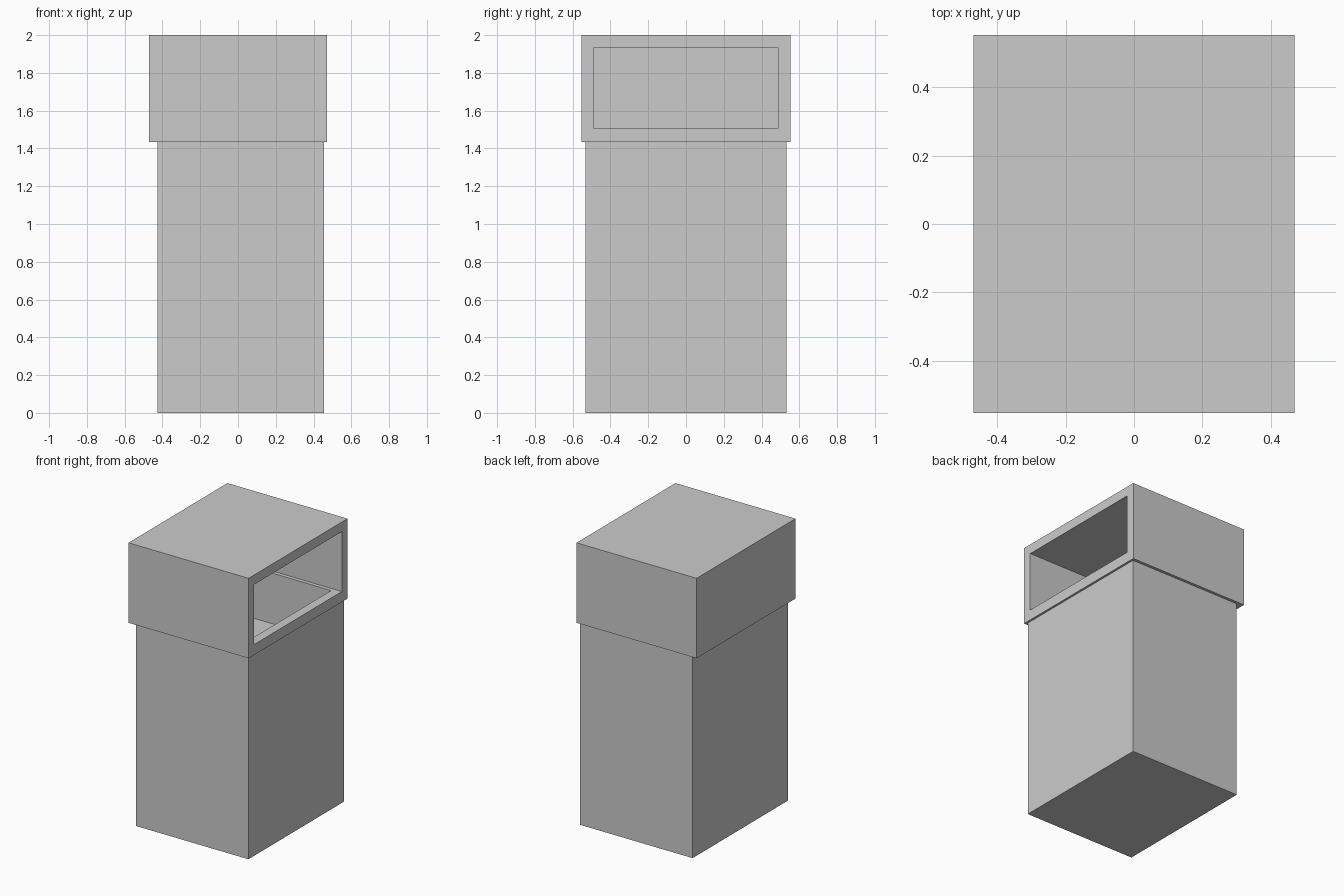
import bpy, bmesh
from mathutils import Vector

if "Cube" in bpy.data.objects:
    bpy.data.objects.remove(bpy.data.objects["Cube"])


def bounds_box(name, lo, hi):
    """Box object spanning two opposite corners."""
    lo, hi = Vector(lo), Vector(hi)
    bm = bmesh.new()
    bmesh.ops.create_cube(bm, size=1)
    for v in bm.verts:
        v.co = Vector(((lo[i] + hi[i]) / 2 + v.co[i] * (hi[i] - lo[i]) for i in range(3)))
    mesh = bpy.data.meshes.new(name)
    bm.to_mesh(mesh)
    bm.free()
    obj = bpy.data.objects.new(name, mesh)
    bpy.context.collection.objects.link(obj)
    return obj


def carve(obj, name, lo, hi):
    """Subtract a box and remove the cutter."""
    cutter = bounds_box(name, lo, hi)
    cutter.hide_render = True
    mod = obj.modifiers.new(name, 'BOOLEAN')
    mod.operation = 'DIFFERENCE'
    mod.solver = 'EXACT'
    mod.object = cutter
    bpy.context.view_layer.objects.active = obj
    bpy.ops.object.modifier_apply(modifier=mod.name)
    bpy.data.objects.remove(cutter)


# Lower bin body, hollow with an inner floor
body = bounds_box("bin_body", (-0.425, -0.533, 0), (0.455, 0.533, 1.434))
carve(body, "body_hollow", (-0.375, -0.463, 1.15), (0.405, 0.463, 1.6))

# Wider hood, open on the right side and joined to the hollow below
hood = bounds_box("bin_hood", (-0.47, -0.553, 1.434), (0.47, 0.553, 2))
carve(hood, "hood_hollow", (-0.41, -0.49, 1.508), (0.6, 0.49, 1.932))
carve(hood, "hood_floor_hole", (-0.375, -0.463, 1.3), (0.405, 0.463, 1.6))
